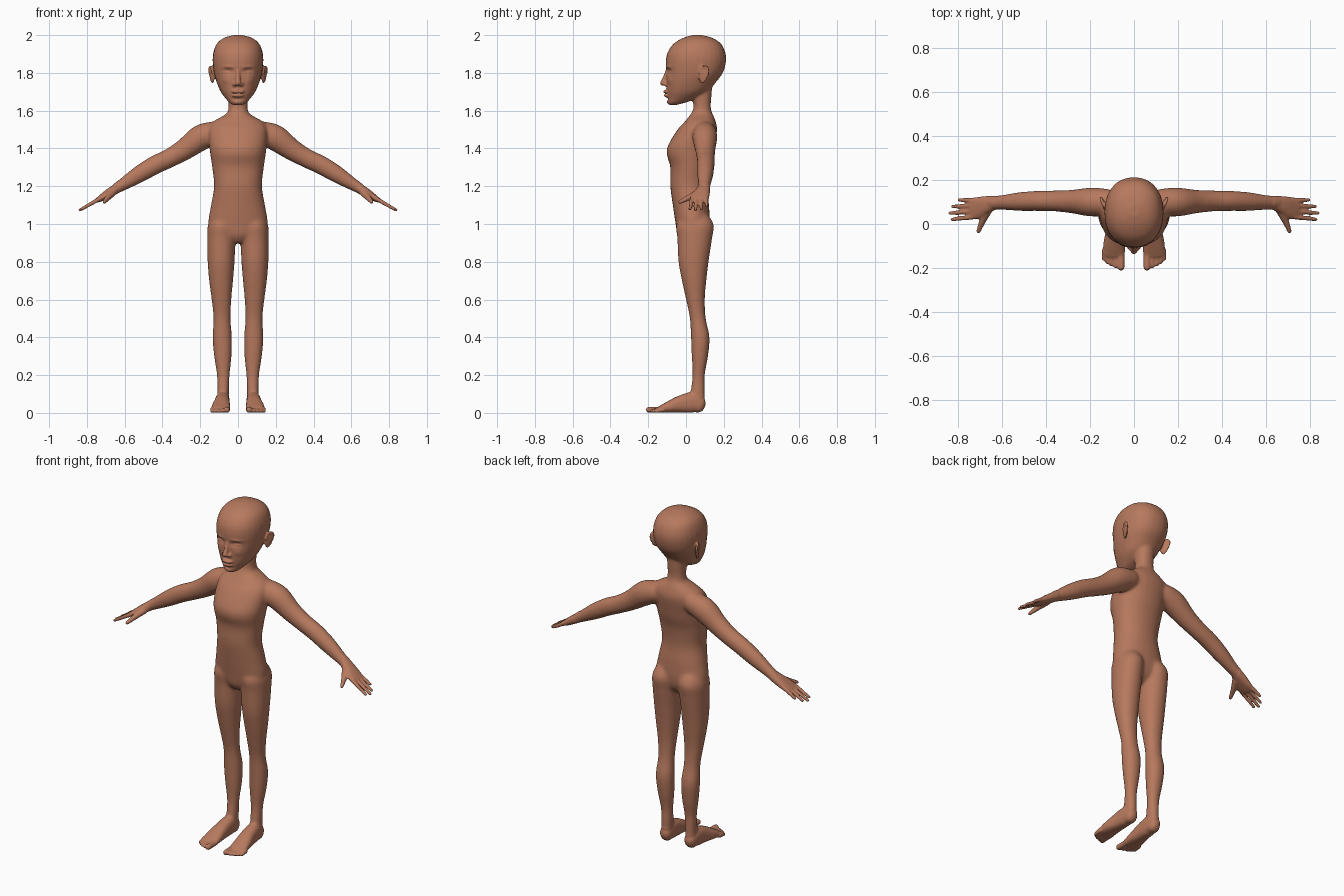
import bpy, bmesh, math
from mathutils import Vector, Matrix

bm = bmesh.new()


def spline(rows, sub=6):
    """Catmull-Rom interpolation through rows of numbers."""
    rows = [Vector(r) for r in rows]
    out = []
    for i in range(len(rows) - 1):
        p0, p1 = rows[max(i - 1, 0)], rows[i]
        p2, p3 = rows[i + 1], rows[min(i + 2, len(rows) - 1)]
        for k in range(sub):
            t = k / sub
            out.append(0.5 * (2 * p1 + (p2 - p0) * t + (2 * p0 - 5 * p1 + 4 * p2 - p3) * t * t
                              + (3 * p1 - p0 - 3 * p2 + p3) * t ** 3))
    return out + [rows[-1]]


def oval(c, u, v, power, n=28):
    pts = []
    for i in range(n):
        a = 2 * math.pi * i / n
        ca, sa = math.cos(a), math.sin(a)
        pts.append(c + u * math.copysign(abs(ca) ** (2 / power), ca)
                   + v * math.copysign(abs(sa) ** (2 / power), sa))
    return pts


def loft(rings, mirror):
    for s in ((1, -1) if mirror else (1,)):
        vs = [[bm.verts.new((p.x * s, p.y, p.z)) for p in r] for r in rings]
        n = len(vs[0])
        for a, b in zip(vs, vs[1:]):
            for i in range(n):
                j = (i + 1) % n
                bm.faces.new((a[i], a[j], b[j], b[i])[::s])
        bm.faces.new(vs[0][::-s])
        bm.faces.new(vs[-1][::s])


def stack(rows, mirror=False, power=2.2):
    """Horizontal sections: x min, x max, y front, y back, z."""
    loft([oval(Vector(((a + b) / 2, (f + k) / 2, z)), Vector(((b - a) / 2, 0, 0)),
               Vector((0, (k - f) / 2, 0)), power) for a, b, f, k, z in spline(rows)], mirror)


def limb(rows, side, mirror=True, power=2.0):
    """Rounded tube on a path: x, y, z, half width along side, half thickness."""
    st = spline(rows)
    pos = [Vector(r[:3]) for r in st]
    rings = []
    for i, r in enumerate(st):
        t = (pos[min(i + 1, len(st) - 1)] - pos[max(i - 1, 0)]).normalized()
        u = (Vector(side) - t * t.dot(Vector(side))).normalized()
        v = t.cross(u)
        end = -1 if i == 0 else 1 if i == len(st) - 1 else 0
        caps = [(0, 1)]
        if end:
            caps = [(end * math.sin(a) * min(r[3], r[4]) * 0.9, math.cos(a))
                    for a in (0, 0.5, 1.0, 1.4)][::end]
        for off, sc in caps:
            rings.append(oval(pos[i] + t * off, u * r[3] * sc, v * r[4] * sc, power))
    loft(rings, mirror)


def ball(c, r, rot=(0, 0, 0), mirror=False):
    for s in ((1, -1) if mirror else (1,)):
        m = (Matrix.Translation((c[0] * s, c[1], c[2])) @ Matrix.Rotation(rot[2] * s, 4, 'Z')
             @ Matrix.Rotation(rot[0], 4, 'X') @ Matrix.Diagonal((*r, 1)))
        bmesh.ops.create_uvsphere(bm, u_segments=24, v_segments=16, radius=1, matrix=m)


# torso
stack([(-w, w, f, b, z) for w, f, b, z in (
    (.03, -.02, .07, .90), (.10, -.045, .11, .94), (.155, -.055, .125, 1.0), (.143, -.07, .122, 1.1),
    (.127, -.083, .112, 1.2), (.137, -.083, .122, 1.3), (.147, -.102, .142, 1.37),
    (.153, -.093, .152, 1.42), (.155, -.045, .165, 1.5), (.135, -.008, .158, 1.54),
    (.075, .02, .145, 1.575), (.045, .05, .13, 1.60))])
# neck
stack([(-w, w, f, b, z) for w, f, b, z in (
    (.08, .0, .15, 1.53), (.058, .025, .14, 1.58), (.05, .04, .131, 1.62), (.052, .03, .135, 1.68),
    (.055, .03, .14, 1.75))])
# head
stack([(-w, w, f, b, z) for w, f, b, z in (
    (.025, -.088, -.05, 1.63), (.046, -.097, -.0, 1.643), (.066, -.099, .055, 1.665),
    (.092, -.103, .115, 1.70), (.113, -.105, .158, 1.75), (.127, -.105, .195, 1.80),
    (.134, -.107, .212, 1.86), (.13, -.097, .208, 1.91), (.112, -.065, .185, 1.955),
    (.075, -.015, .14, 1.985), (.025, .035, .085, 2.0))])
# nose
limb([(0, -.098, 1.81, .011, .012), (0, -.11, 1.775, .012, .013), (0, -.123, 1.745, .016, .015)],
     (1, 0, 0), False)
ball((.017, -.108, 1.74), (.013, .014, .011), mirror=True)
# lips
ball((0, -.103, 1.701), (.036, .018, .010))
ball((0, -.100, 1.680), (.032, .018, .010))
# ears
ball((.137, .092, 1.79), (.009, .028, .045), (-.2, 0, -.45), True)
limb([(.135, .07, 1.80, .006, .006), (.14, .085, 1.832, .006, .006), (.15, .113, 1.825, .007, .007),
      (.148, .116, 1.79, .006, .006), (.135, .085, 1.75, .007, .007)], (1, 0, 0))

# legs
stack([(.03, .12, .0, .10, 1.07), (.012, .158, -.05, .146, 1.0), (.013, .163, -.046, .138, .92),
       (.018, .161, -.04, .12, .8), (.026, .153, -.022, .108, .7), (.035, .14, .0, .10, .6),
       (.039, .13, .02, .105, .5), (.032, .135, .026, .125, .4), (.034, .127, .03, .117, .3),
       (.044, .112, .034, .10, .2), (.047, .11, .025, .10, .12), (.05, .11, .02, .098, .04)], True, 2.1)
# feet
limb([(.08, .072, .042, .034, .042), (.082, .03, .055, .038, .055), (.085, -.03, .046, .042, .046),
      (.09, -.09, .031, .049, .031), (.091, -.14, .018, .05, .017)], (1, 0, 0), power=2.4)
# toes
for x, y, r in ((.059, -.198, .016), (.084, -.192, .0105), (.104, -.184, .010),
                (.122, -.174, .0095), (.138, -.16, .009)):
    limb([(x, -.12, .018, r, .015), (x, y, r, r, r)], (1, 0, 0))

# arms
limb([(.12, .10, 1.485, .06, .06), (.195, .10, 1.458, .066, .069), (.28, .102, 1.397, .054, .058),
      (.36, .105, 1.35, .048, .051), (.44, .105, 1.312, .046, .05), (.52, .102, 1.265, .043, .046),
      (.60, .098, 1.215, .034, .035), (.65, .096, 1.184, .032, .027)], (0, 1, 0))
# palms
limb([(.635, .097, 1.192, .032, .027), (.68, .085, 1.165, .042, .024), (.715, .073, 1.143, .05, .019),
      (.74, .07, 1.128, .048, .014)], (0, 1, 0), power=2.3)
# fingers
for y0, tip in ((.032, (.828, .021, 1.079)), (.058, (.838, .050, 1.073)),
                (.083, (.825, .080, 1.080)), (.107, (.795, .110, 1.097))):
    limb([(.73, y0, 1.135, .0115, .012), (.765, y0 + (tip[1] - y0) * .4, 1.115, .0105, .011),
          (*tip, .0085, .0085)], (0, 1, 0))
# thumbs
limb([(.665, .065, 1.166, .022, .02), (.69, .012, 1.138, .015, .015), (.708, -.034, 1.116, .010, .010)],
     (1, 0, 0))

# fuse everything into one skin
raw = bpy.data.meshes.new("body_parts")
bm.to_mesh(raw)
bm.free()
helper = bpy.data.objects.new("body_parts", raw)
helper.hide_render = True
bpy.context.collection.objects.link(helper)
mod = helper.modifiers.new("fuse", 'REMESH')
mod.mode = 'VOXEL'
mod.voxel_size = 0.005
dg = bpy.context.evaluated_depsgraph_get()
skin = bpy.data.meshes.new_from_object(helper.evaluated_get(dg))
bpy.data.objects.remove(helper)

bm = bmesh.new()
bm.from_mesh(skin)


def relax(verts, times):
    for _ in range(times):
        bmesh.ops.smooth_vert(bm, verts=verts, factor=0.5, use_axis_x=True, use_axis_y=True, use_axis_z=True)


# soften joints strongly, details lightly
relax(bm.verts[:], 3)
relax([v for v in bm.verts if .09 < v.co.z < 1.60 and abs(v.co.x) < .64], 22)
relax([v for v in bm.verts if v.co.z > 1.6 and (v.co.y > -.06 or v.co.z > 1.84) and abs(v.co.x) < .128], 8)

# carve the face: x, z, spread x, spread z, push along y
face = ((.05, 1.808, .026, .014, .014), (.055, 1.803, .018, .008, -.008), (.055, 1.799, .017, .003, .004),
        (.055, 1.832, .028, .007, -.004), (.0, 1.6905, .02, .003, .005), (.0, 1.662, .025, .007, .004),
        (.065, 1.76, .02, .018, -.004), (.0, 1.643, .02, .01, -.004))
for v in bm.verts:
    if v.co.z > 1.6 and v.co.y < -.01:
        x, z = abs(v.co.x), v.co.z
        v.co.y += sum(d * math.exp(-((x - cx) / sx) ** 2 - ((z - cz) / sz) ** 2) for cx, cz, sx, sz, d in face)
    v.co.z = max(v.co.z, 0.0)
for f in bm.faces:
    f.smooth = True
    f.material_index = 0
bmesh.ops.recalc_face_normals(bm, faces=bm.faces[:])
bm.to_mesh(skin)
bm.free()

mat = bpy.data.materials.new("warm brown skin")
mat.diffuse_color = (0.47, 0.19, 0.11, 1)
skin.materials.clear()
skin.materials.append(mat)
body = bpy.data.objects.new("body", skin)
bpy.context.collection.objects.link(body)
